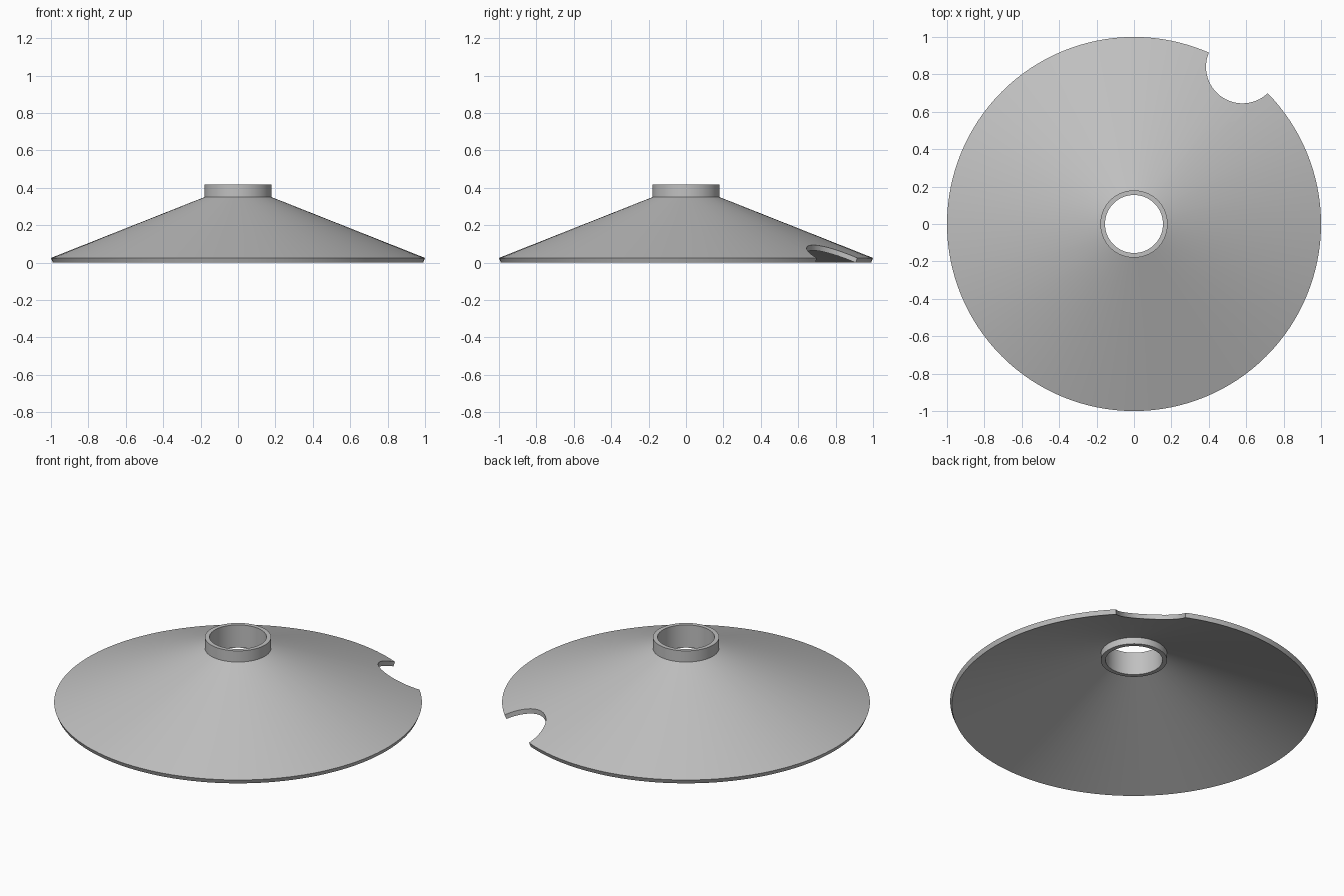
import bpy
import bmesh
import math

SEGMENTS = 128

cube = bpy.data.objects.get("Cube")
if cube:
    bpy.data.objects.remove(cube, do_unlink=True)

grey = bpy.data.materials.new("plain grey")
grey.use_nodes = True
colour = (0.53, 0.53, 0.53, 1)
grey.diffuse_color = colour
grey.node_tree.nodes["Principled BSDF"].inputs["Base Color"].default_value = colour


def lathe(name, profile):
    """Revolve a closed (radius, height) outline about the z axis."""
    bm = bmesh.new()
    rings = []
    for i in range(SEGMENTS):
        a = math.tau * i / SEGMENTS
        rings.append([bm.verts.new((r * math.cos(a), r * math.sin(a), z))
                      for r, z in profile])
    n = len(profile)
    for i, ring in enumerate(rings):
        after = rings[(i + 1) % SEGMENTS]
        for j in range(n):
            k = (j + 1) % n
            bm.faces.new((ring[j], after[j], after[k], ring[k]))
    bmesh.ops.recalc_face_normals(bm, faces=bm.faces)
    mesh = bpy.data.meshes.new(name)
    bm.to_mesh(mesh)
    bm.free()
    mesh.materials.append(grey)
    obj = bpy.data.objects.new(name, mesh)
    bpy.context.collection.objects.link(obj)
    return obj


def select_only(obj):
    bpy.ops.object.select_all(action="DESELECT")
    obj.select_set(True)
    bpy.context.view_layer.objects.active = obj


# Sloping sheet with a squared-off rim, and the collar through its centre
shade = lathe("conical_shade", [(0.17, 0.354), (1.0, 0.025), (0.99, 0.0), (0.17, 0.324)])
collar = lathe("collar", [(0.155, 0.28), (0.18, 0.28), (0.18, 0.417), (0.155, 0.417)])

# Round notch in the rim
bpy.ops.mesh.primitive_cylinder_add(vertices=64, radius=0.195, depth=1,
                                    location=(0.58, 0.84, 0))
cutter = bpy.context.object
cutter.name = "notch_cutter"
cutter.hide_render = True
cutter.data.materials.append(grey)

select_only(shade)
notch = shade.modifiers.new("notch", "BOOLEAN")
notch.operation = "DIFFERENCE"
notch.solver = "EXACT"
notch.object = cutter
bpy.ops.object.modifier_apply(modifier=notch.name)
bpy.data.objects.remove(cutter, do_unlink=True)

for part in (shade, collar):
    select_only(part)
    bpy.ops.object.shade_smooth_by_angle(angle=math.radians(30))
